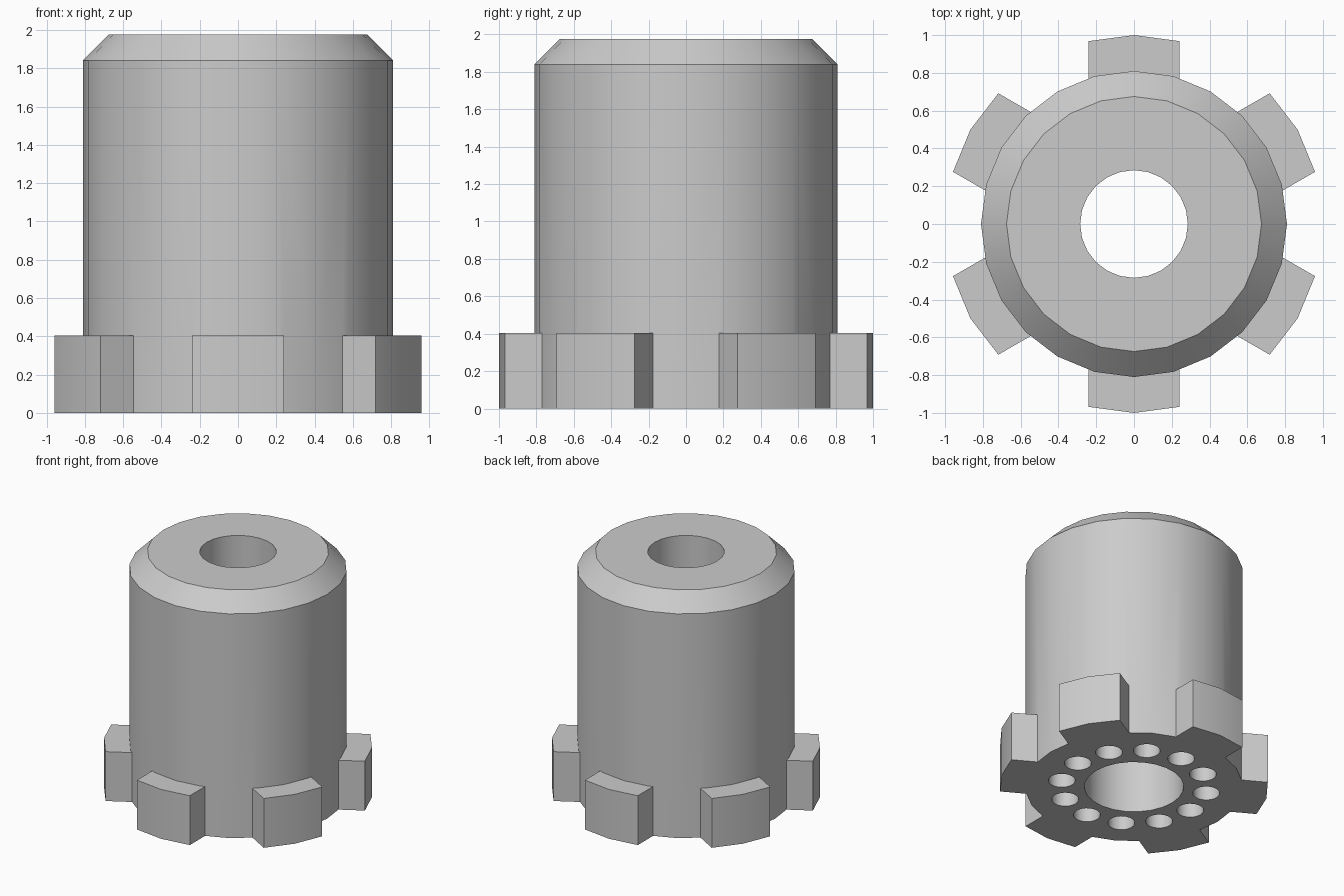
import bpy, bmesh
from math import sin, cos, pi, radians
from mathutils import Matrix, Vector

default = bpy.data.objects.get("Cube")
if default:
    bpy.data.objects.remove(default, do_unlink=True)

SIDES = 24
LUG_HEIGHT = 0.405

metal = bpy.data.materials.new("plain grey metal")
metal.use_nodes = True
metal.diffuse_color = (0.6, 0.6, 0.6, 1)
metal.node_tree.nodes["Principled BSDF"].inputs["Base Color"].default_value = (0.6, 0.6, 0.6, 1)


def make_object(name, bm):
    bmesh.ops.recalc_face_normals(bm, faces=bm.faces)
    mesh = bpy.data.meshes.new(name)
    bm.to_mesh(mesh)
    bm.free()
    mesh.materials.append(metal)
    obj = bpy.data.objects.new(name, mesh)
    bpy.context.collection.objects.link(obj)
    return obj


def lathe(name, profile):
    """Revolve a closed (radius, height) profile around z."""
    bm = bmesh.new()
    rings = []
    for i in range(SIDES):
        a = 2 * pi * i / SIDES
        rings.append([bm.verts.new((r * cos(a), r * sin(a), z)) for r, z in profile])
    n = len(profile)
    for i in range(SIDES):
        here, after = rings[i], rings[(i + 1) % SIDES]
        for j in range(n):
            k = (j + 1) % n
            bm.faces.new((here[j], after[j], after[k], here[k]))
    return make_object(name, bm)


def combine(target, tool, operation):
    mod = target.modifiers.new(operation.title(), 'BOOLEAN')
    mod.operation = operation
    mod.solver = 'EXACT'
    mod.object = tool
    bpy.context.view_layer.objects.active = target
    bpy.ops.object.modifier_apply(modifier=mod.name)
    bpy.data.objects.remove(tool, do_unlink=True)


# Chamfered sleeve with a bore that widens towards the base
sleeve = lathe("lugged_sleeve", [
    (0.37, 0), (0.81, 0), (0.81, 1.84), (0.675, 1.975),
    (0.285, 1.975), (0.285, 1.4), (0.37, 1.4)])

# Six straight-sided lugs with a slightly pointed outer face
bm = bmesh.new()
outline = [(-0.24, 0.72), (0.24, 0.72), (0.24, 0.968), (0, 1), (-0.24, 0.968)]
for i in range(6):
    turn = Matrix.Rotation(radians(60 * i), 3, 'Z')
    low = [bm.verts.new(turn @ Vector((x, y, 0))) for x, y in outline]
    high = [bm.verts.new(v.co + Vector((0, 0, LUG_HEIGHT))) for v in low]
    bm.faces.new(low)
    bm.faces.new(high)
    for j in range(len(low)):
        k = (j + 1) % len(low)
        bm.faces.new((low[j], low[k], high[k], high[j]))
combine(sleeve, make_object("lugs", bm), 'UNION')

# Ring of twelve blind holes in the base
bm = bmesh.new()
depth = 0.8
for i in range(12):
    a = radians(30 * i)
    place = Matrix.Translation((0.545 * cos(a), 0.545 * sin(a), depth / 2 - 0.1))
    bmesh.ops.create_cone(bm, cap_ends=True, segments=SIDES, radius1=0.1,
                          radius2=0.1, depth=depth + 0.2, matrix=place)
combine(sleeve, make_object("hole_cutter", bm), 'DIFFERENCE')

# Smooth round walls, keep the crisp edges
bpy.ops.object.select_all(action='DESELECT')
sleeve.select_set(True)
bpy.context.view_layer.objects.active = sleeve
bpy.ops.object.shade_smooth_by_angle(angle=radians(30))
